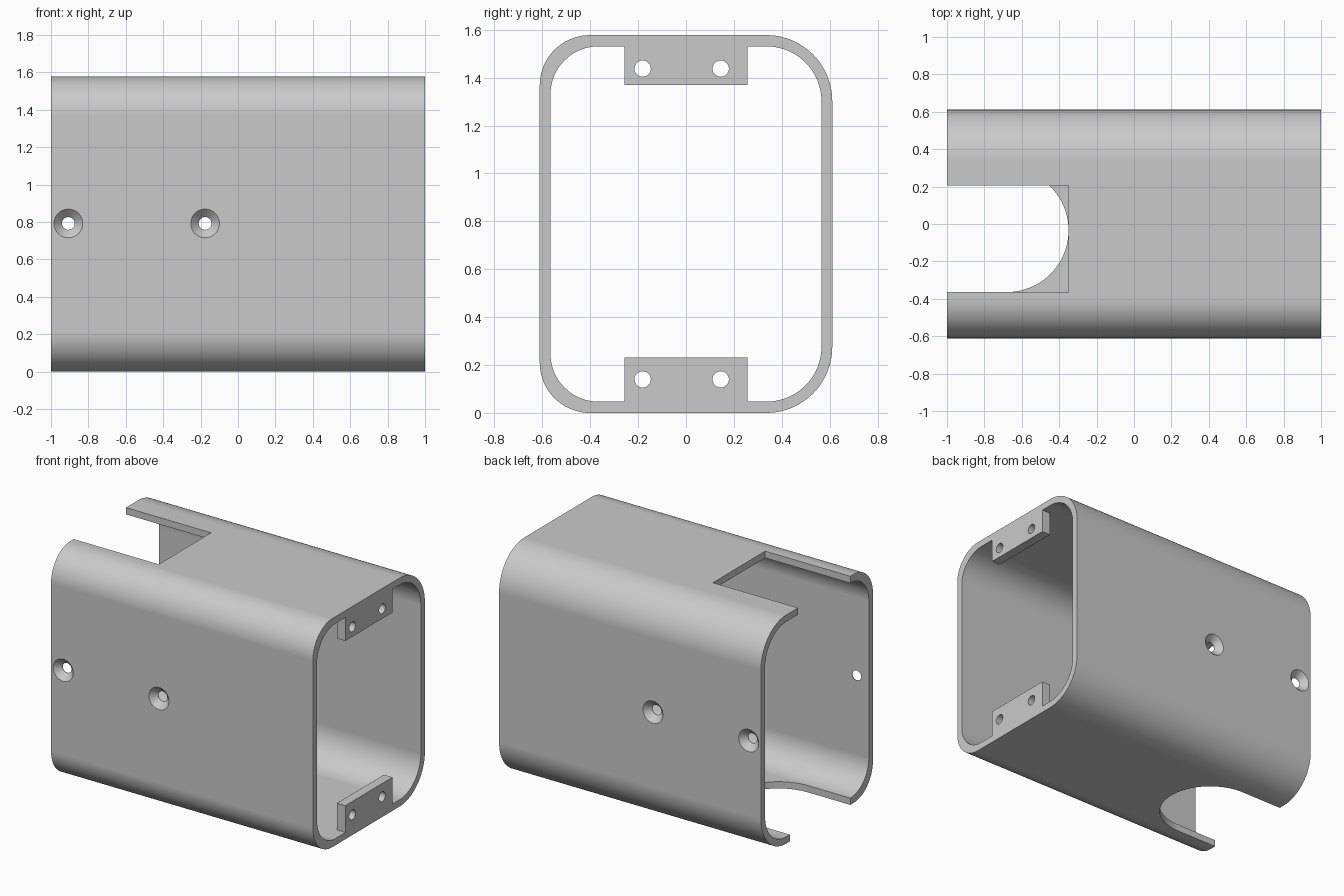
import bpy, bmesh
from math import pi, sin, cos, radians
from mathutils import Matrix, Vector

cube = bpy.data.objects.get("Cube")
if cube:
    bpy.data.objects.remove(cube)

grey = bpy.data.materials.new("mid_grey")
grey.use_nodes = True
colour = (0.59, 0.59, 0.59, 1)
grey.diffuse_color = colour
grey.node_tree.nodes["Principled BSDF"].inputs["Base Color"].default_value = colour


def make_object(name, bm):
    bmesh.ops.recalc_face_normals(bm, faces=bm.faces)
    mesh = bpy.data.meshes.new(name)
    bm.to_mesh(mesh)
    bm.free()
    obj = bpy.data.objects.new(name, mesh)
    bpy.context.collection.objects.link(obj)
    mesh.materials.append(grey)
    return obj


def activate(obj):
    bpy.ops.object.select_all(action='DESELECT')
    obj.select_set(True)
    bpy.context.view_layer.objects.active = obj


def prism(name, points, z0, z1):
    """Extrude an xy outline from z0 to z1."""
    bm = bmesh.new()
    face = bm.faces.new([bm.verts.new((x, y, z0)) for x, y in points])
    new = bmesh.ops.extrude_face_region(bm, geom=[face])["geom"]
    top = [v for v in new if isinstance(v, bmesh.types.BMVert)]
    bmesh.ops.translate(bm, verts=top, vec=(0, 0, z1 - z0))
    return make_object(name, bm)


def box(name, x0, x1, y0, y1, z0, z1):
    return prism(name, [(x0, y0), (x1, y0), (x1, y1), (x0, y1)], z0, z1)


def turned(name, origin, axis, profile, segments=40):
    """Closed solid of (distance, radius) rings along an axis."""
    bm = bmesh.new()
    rings = [[bm.verts.new((r * cos(2 * pi * i / segments), r * sin(2 * pi * i / segments), d))
              for i in range(segments)] for d, r in profile]
    for a, b in zip(rings, rings[1:]):
        for i in range(segments):
            j = (i + 1) % segments
            bm.faces.new((a[i], a[j], b[j], b[i]))
    bm.faces.new(rings[0])
    bm.faces.new(rings[-1])
    turn = Vector(axis).to_track_quat('Z', 'Y').to_matrix().to_4x4()
    bm.transform(Matrix.Translation(origin) @ turn)
    return make_object(name, bm)


def cut(target, cutter):
    activate(target)
    mod = target.modifiers.new("cut", 'BOOLEAN')
    mod.operation = 'DIFFERENCE'
    mod.solver = 'EXACT'
    mod.object = cutter
    bpy.ops.object.modifier_apply(modifier=mod.name)
    bpy.data.objects.remove(cutter)


def rounded_outline(y0, y1, z0, z1, r_front, r_back, steps=20):
    corners = [(y1 - r_back, z1 - r_back, r_back, 0), (y0 + r_front, z1 - r_front, r_front, 1),
               (y0 + r_front, z0 + r_front, r_front, 2), (y1 - r_back, z0 + r_back, r_back, 3)]
    return [(cy + r * cos((q + i / steps) * pi / 2), cz + r * sin((q + i / steps) * pi / 2))
            for cy, cz, r, q in corners for i in range(steps + 1)]


# Housing: open tube with rounded corners
FRONT, BACK, TOP, SIDE_WALL, WALL = -0.611, 0.611, 1.578, 0.045, 0.047
outer = rounded_outline(FRONT, BACK, 0, TOP, 0.21, 0.275)
inner = rounded_outline(FRONT + SIDE_WALL, BACK - SIDE_WALL, WALL, TOP - WALL, 0.2, 0.23)
bm = bmesh.new()
rings = [[bm.verts.new((x, y, z)) for y, z in outline]
         for x, outline in ((-1, outer), (1, outer), (1, inner), (-1, inner))]
count = len(outer)
for k in range(4):
    a, b = rings[k], rings[(k + 1) % 4]
    for i in range(count):
        j = (i + 1) % count
        bm.faces.new((a[i], a[j], b[j], b[i]))
housing = make_object("housing", bm)

# Square opening in the top, round-ended opening in the bottom
SLOT_FRONT, SLOT_BACK, SLOT_END, SLOT_RADIUS = -0.364, 0.206, -0.35, 0.33
cut(housing, box("top_cutter", -1.1, SLOT_END, SLOT_FRONT, SLOT_BACK, TOP - 0.1, TOP + 0.1))
cx, cy = SLOT_END - SLOT_RADIUS, SLOT_FRONT + SLOT_RADIUS
arc = [pi * (i / 40 - 0.5) for i in range(41)]
outline = [(-1.1, cy + SLOT_RADIUS), (-1.1, SLOT_FRONT)]
outline += [(cx + SLOT_RADIUS * cos(t), cy + SLOT_RADIUS * sin(t)) for t in arc]
cut(housing, prism("bottom_cutter", outline, -0.1, 0.1))

# Countersunk screw holes in the front and back walls
HOLE = 0.034
for x in (-0.907, -0.176):
    for face, side in ((FRONT, -1), (BACK, 1)):
        cut(housing, turned("screw_cutter", (x, face, TOP / 2 + 0.003), (0, -side, 0),
                            [(-0.02, 0.097), (0.042, HOLE), (0.09, HOLE)]))

# Mounting tabs with two holes each, flush with the open end
tabs = []
for name, z0, z1, hole_z in (("upper_tab", 1.369, TOP - WALL, 1.438),
                             ("lower_tab", WALL, 0.232, 0.14)):
    tab = box(name, 0.935, 1, -0.257, 0.256, z0, z1)
    for y in (-0.181, 0.145):
        cut(tab, turned("tab_cutter", (0.8, y, hole_z), (1, 0, 0), [(0, HOLE), (0.4, HOLE)]))
    tabs.append(tab)

# Smooth shading with sharp edges and level flat walls
for obj in [housing] + tabs:
    activate(obj)
    bpy.ops.object.shade_smooth_by_angle(angle=radians(30))
    normals = obj.modifiers.new("even_normals", 'WEIGHTED_NORMAL')
    normals.keep_sharp = True
